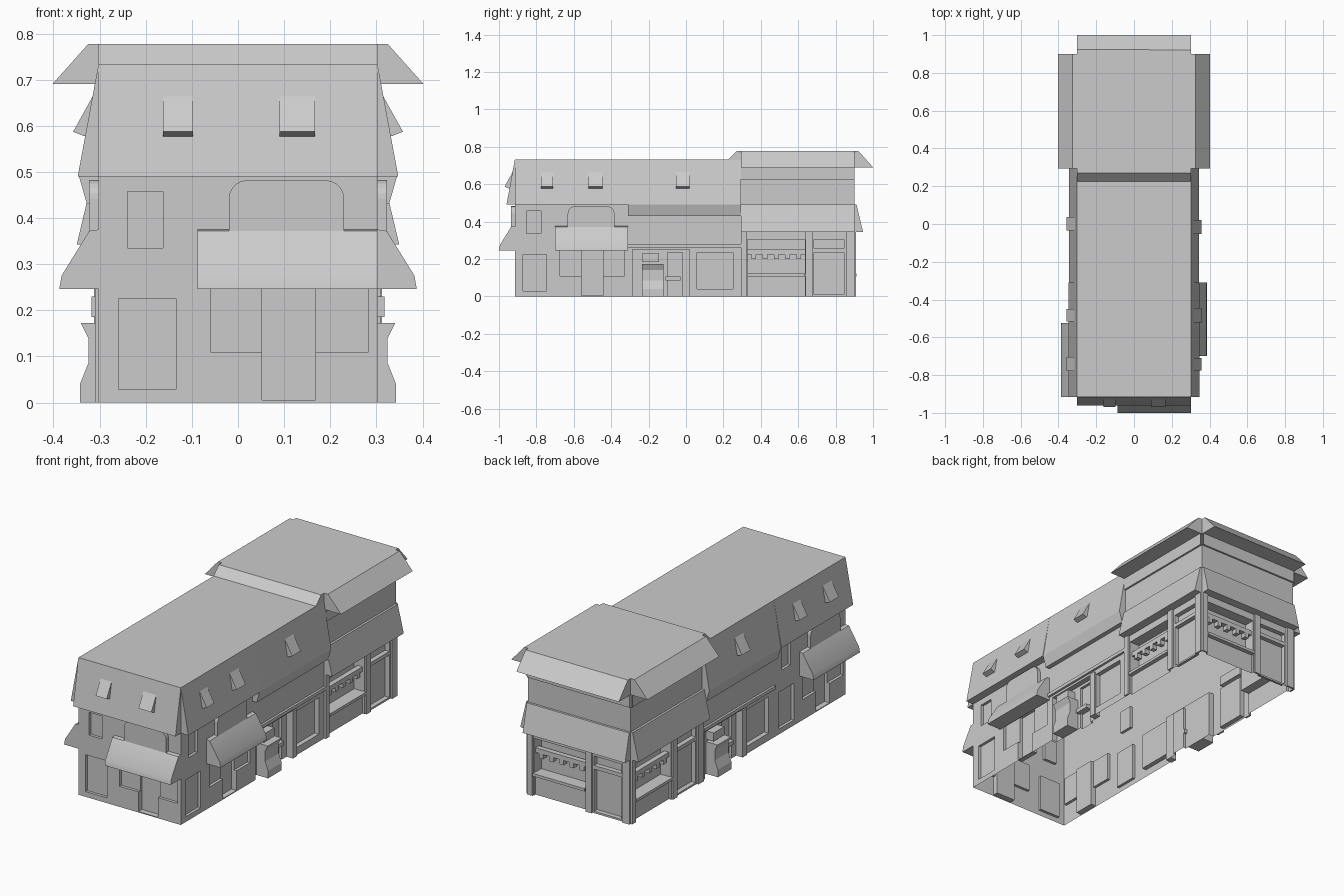
import bpy, bmesh, math
from mathutils import Matrix

cube = bpy.data.objects.get("Cube")
if cube:
    bpy.data.objects.remove(cube)

GREY = (0.6, 0.6, 0.6, 1)
grey = bpy.data.materials.new("plain grey")
grey.use_nodes = True
grey.diffuse_color = GREY
grey.node_tree.nodes["Principled BSDF"].inputs["Base Color"].default_value = GREY

L = 0.605            # length of one facade bay
H = L / 2            # half width of the building
FRONT, MID, BACK = -0.915, -0.31, 0.295
END = BACK + L

# Each spot is (x, y, quarter turns); a bay is built facing -y with its left end at the spot
corner_spots = [(-H, FRONT, 0), (H, FRONT, 1), (-H, MID, 3)]
middle_spots = [(H, MID, 1), (-H, BACK, 3)]
shop_spots = [(H, BACK, 1), (H, END, 2), (-H, END, 3)]


def place(name, bm, spots, smooth=False):
    me = bpy.data.meshes.new(name)
    bm.to_mesh(me)
    bm.free()
    me.materials.append(grey)
    if smooth:
        me.shade_smooth()
        me.set_sharp_from_angle(angle=math.radians(40))
    for x, y, turns in spots:
        ob = bpy.data.objects.new(name, me)
        bpy.context.collection.objects.link(ob)
        ob.matrix_world = Matrix.Translation((x, y, 0)) @ Matrix.Rotation(turns * math.pi / 2, 4, 'Z')


def extrude(bm, outline, step):
    """Closed solid from an outline moved along a step."""
    a = [bm.verts.new(p) for p in outline]
    b = [bm.verts.new([c + s for c, s in zip(p, step)]) for p in outline]
    bm.faces.new(a)
    bm.faces.new(b)
    for i in range(len(a)):
        j = (i + 1) % len(a)
        bm.faces.new((a[i], a[j], b[j], b[i]))
    bmesh.ops.recalc_face_normals(bm, faces=bm.faces)


def prism(name, profile, spans, spots, smooth=False):
    """Profile of (outwards, height) points swept along each span of the wall."""
    bm = bmesh.new()
    for u0, u1 in spans:
        extrude(bm, [(u0, -out, z) for out, z in profile], (u1 - u0, 0, 0))
    place(name, bm, spots, smooth)


def bar(name, out0, out1, z0, z1, spans, spots):
    prism(name, [(out0, z0), (out1, z0), (out1, z1), (out0, z1)], spans, spots)


def wall(name, top, panels, spots):
    """Wall sheet with panels (u0, u1, z0, z1, depth) sunk in or raised."""
    us = sorted({0, L} | {u for p in panels for u in p[:2]})
    zs = sorted({0, top} | {z for p in panels for z in p[2:4]})

    def depth(i, j):
        u, z, d = (us[i] + us[i + 1]) / 2, (zs[j] + zs[j + 1]) / 2, 0
        for u0, u1, z0, z1, sink in panels:
            if u0 < u < u1 and z0 < z < z1:
                d = sink
        return d

    bm = bmesh.new()

    def quad(*pts):
        bm.faces.new([bm.verts.new(p) for p in pts])

    for i in range(len(us) - 1):
        for j in range(len(zs) - 1):
            u0, u1, z0, z1 = us[i], us[i + 1], zs[j], zs[j + 1]
            d = depth(i, j)
            quad((u0, d, z0), (u1, d, z0), (u1, d, z1), (u0, d, z1))
            if i < len(us) - 2 and depth(i + 1, j) != d:
                e = depth(i + 1, j)
                quad((u1, d, z0), (u1, e, z0), (u1, e, z1), (u1, d, z1))
            if j < len(zs) - 2 and depth(i, j + 1) != d:
                e = depth(i, j + 1)
                quad((u0, d, z1), (u1, d, z1), (u1, e, z1), (u0, e, z1))
    bmesh.ops.remove_doubles(bm, verts=bm.verts, dist=0.0001)
    place(name, bm, spots)


whole = [(0, L)]
dormer = [(0.008, 0.672), (0.055, 0.587), (0.03, 0.577), (0.008, 0.6)]

# Corner building: walls with windows and a door under an awning
wall("corner_wall", 0.733, [
    (0.063, 0.14, 0.335, 0.457, 0.015),
    (0.043, 0.168, 0.028, 0.225, 0.015),
    (0.2425, 0.5855, 0.11, 0.26, 0.015),
    (0.355, 0.4705, 0.005, 0.26, 0.03)], corner_spots)
prism("corner_mansard", [(0, 0.733), (0.045, 0.49), (0, 0.49)], whole, corner_spots)
prism("corner_dormer", dormer, [(0.14, 0.205), (0.393, 0.469)], corner_spots)
prism("awning", [(0, 0.375), (0.02, 0.372), (0.08, 0.275), (0.085, 0.246), (0, 0.246)],
      [(0.215, L)], corner_spots, smooth=True)

# Round-topped sign board above each awning
u0, u1, top, r = 0.2825, 0.5325, 0.482, 0.04
outline = [(u0, 0, 0.36), (u1, 0, 0.36)]
for centre, start in ((u1 - r, 0), (u0 + r, 90)):
    for k in range(6):
        a = math.radians(start + 18 * k)
        outline.append((centre + r * math.cos(a), 0, top - r + r * math.sin(a)))
sign = bmesh.new()
extrude(sign, outline, (0, -0.02, 0))
place("sign_board", sign, corner_spots)

# Middle building: recessed entrance, large window, flared pillar
wall("middle_wall", 0.733, [
    (0.025, 0.33, 0, 0.25, 0.03),
    (0.21, 0.29, 0, 0.235, 0.045),
    (0.37, 0.56, 0.04, 0.235, 0.025)], middle_spots)
prism("middle_mansard", [(0, 0.73), (0.042, 0.49), (0.025, 0.43), (0, 0.43)], whole, middle_spots)
prism("middle_dormer", dormer, [(0.257, 0.33)], middle_spots)
bar("ledge", 0, 0.012, 0.262, 0.28, whole, middle_spots)
prism("flared_pillar", [(-0.03, 0), (0.04, 0), (0.04, 0.04), (0.022, 0.085), (0.022, 0.14),
                        (0.038, 0.172), (-0.03, 0.172)], [(0.075, 0.19)], middle_spots)
bar("pillar_box", -0.03, 0.015, 0.185, 0.23, [(0.075, 0.165)], middle_spots)
bar("door_rail", -0.045, -0.01, 0.085, 0.107, [(0.2, 0.28)], middle_spots)
bar("door_post", -0.03, 0.008, 0, 0.25, [(0.33, 0.365)], middle_spots)

# Shop building: display window, door, cornice
wall("shop_wall", 0.72, [
    (0.035, 0.34, 0.12, 0.305, 0.06),
    (0.035, 0.34, 0, 0.107, 0.012),
    (0.39, 0.55, 0.01, 0.235, 0.025),
    (0.39, 0.55, 0.255, 0.305, 0.025),
    (0, L, 0.625, 0.72, -0.01)], shop_spots)
bar("window_sill", -0.01, 0.012, 0.107, 0.122, [(0.035, 0.34)], shop_spots)
bar("valance", -0.04, -0.012, 0.225, 0.25, [(0.035, 0.34)], shop_spots)
bar("valance_tab", -0.04, -0.012, 0.2, 0.225,
    [(0.055 + 0.06 * k, 0.08 + 0.06 * k) for k in range(5)], shop_spots)
bar("shop_pilaster", 0, 0.01, 0, 0.345, [(0, 0.03), (0.345, 0.38), (0.56, L)], shop_spots)
prism("shop_skirt", [(0, 0.49), (0.012, 0.49), (0.047, 0.343), (0, 0.343)], whole, shop_spots)
prism("shop_eave", [(0, 0.777), (0.0225, 0.777), (0.1, 0.69), (0, 0.69)], whole, shop_spots)

# Flat roofs and the sloped step between them
bar("low_roof", FRONT - BACK, 0, 0.72, 0.733, whole, [(-H, FRONT, 0)])
bar("shop_roof", -L, 0, 0.755, 0.777, whole, [(-H, BACK, 0)])
prism("roof_step", [(0, 0.72), (0, 0.777), (0.025, 0.777), (0.07, 0.732), (0.07, 0.72)],
      whole, [(-H, BACK, 0)])
